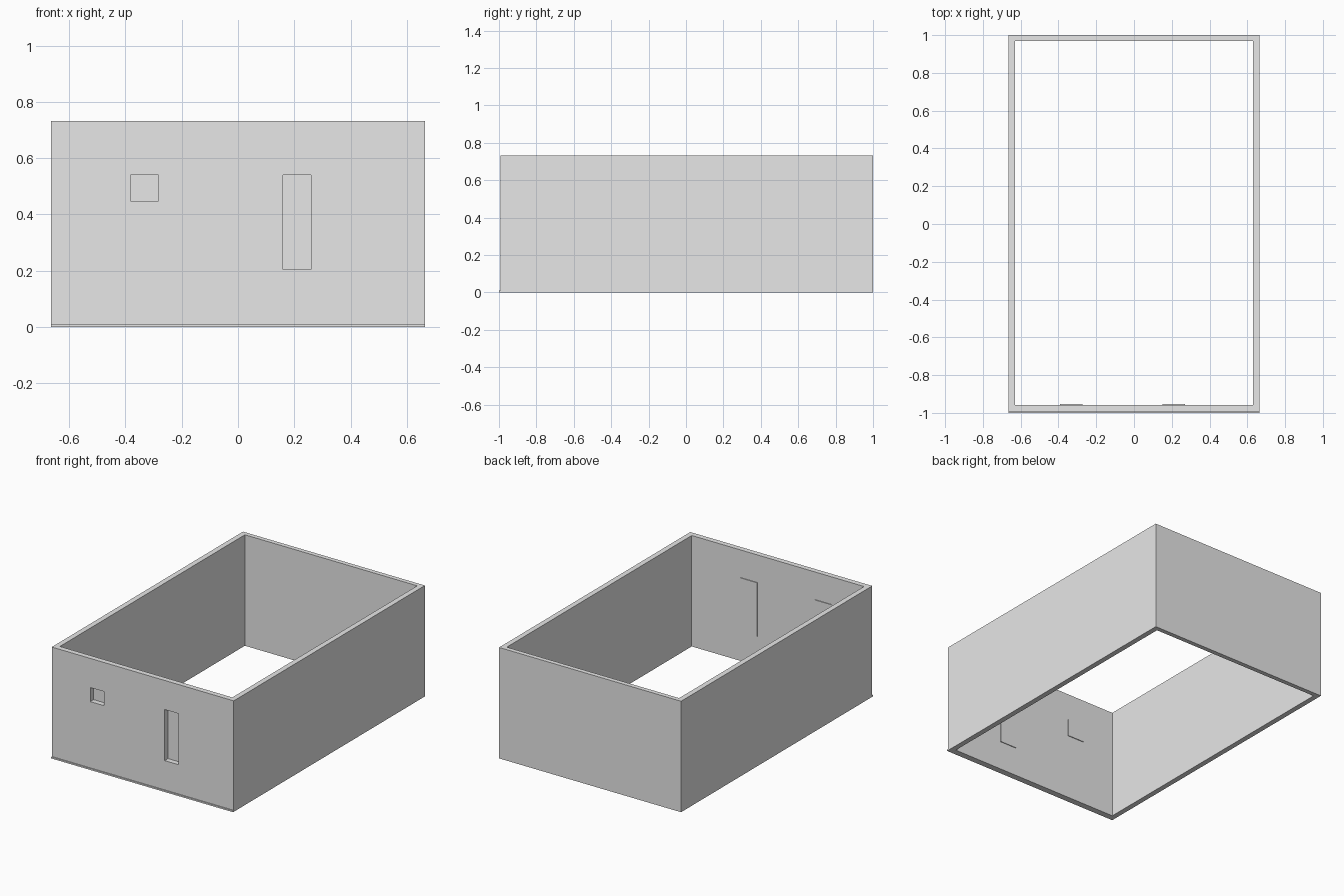
import bpy

cube = bpy.data.objects.get("Cube")
if cube:
    bpy.data.objects.remove(cube, do_unlink=True)

grey = bpy.data.materials.new("plain_grey")
grey.use_nodes = True
grey.diffuse_color = (0.8, 0.8, 0.8, 1)
grey.node_tree.nodes["Principled BSDF"].inputs["Base Color"].default_value = (0.8, 0.8, 0.8, 1)


def box(name, x, y, z):
    """Box spanning the given (low, high) ranges."""
    spans = (x, y, z)
    bpy.ops.mesh.primitive_cube_add(size=1, location=[(a + b) / 2 for a, b in spans])
    obj = bpy.context.object
    obj.name = name
    obj.scale = [b - a for a, b in spans]
    bpy.ops.object.transform_apply(location=False, rotation=False, scale=True)
    obj.data.materials.append(grey)
    return obj


def cut(target, x, y, z):
    """Subtract a box from the target."""
    cutter = box("cutter", x, y, z)
    cutter.hide_render = True
    mod = target.modifiers.new("cut", 'BOOLEAN')
    mod.operation = 'DIFFERENCE'
    mod.solver = 'EXACT'
    mod.object = cutter
    bpy.context.view_layer.objects.active = target
    bpy.ops.object.modifier_apply(modifier=mod.name)
    bpy.data.objects.remove(cutter, do_unlink=True)


WIDTH, HEIGHT = 0.664, 0.732
FRONT, INNER_FRONT = -0.993, -0.958

# Four walls, open above and below
walls = box("walls", (-WIDTH, WIDTH), (FRONT, 1), (0, HEIGHT))
cut(walls, (-0.629, 0.629), (INNER_FRONT, 0.97), (-0.1, 1))

# Window and door openings, each closed by a slightly larger thin panel inside
for name, x, z in (("window", (-0.383, -0.283), (0.447, 0.54)),
                   ("door", (0.16, 0.26), (0.203, 0.54))):
    cut(walls, x, (-1.1, -0.9), z)
    box(name + "_panel", (x[0] - 0.01, x[1] + 0.01),
        (INNER_FRONT, INNER_FRONT + 0.005), (z[0] - 0.01, z[1] + 0.01))

# Low sill along the foot of the front wall
box("front_sill", (-WIDTH, WIDTH), (-1, FRONT), (0, 0.01))
